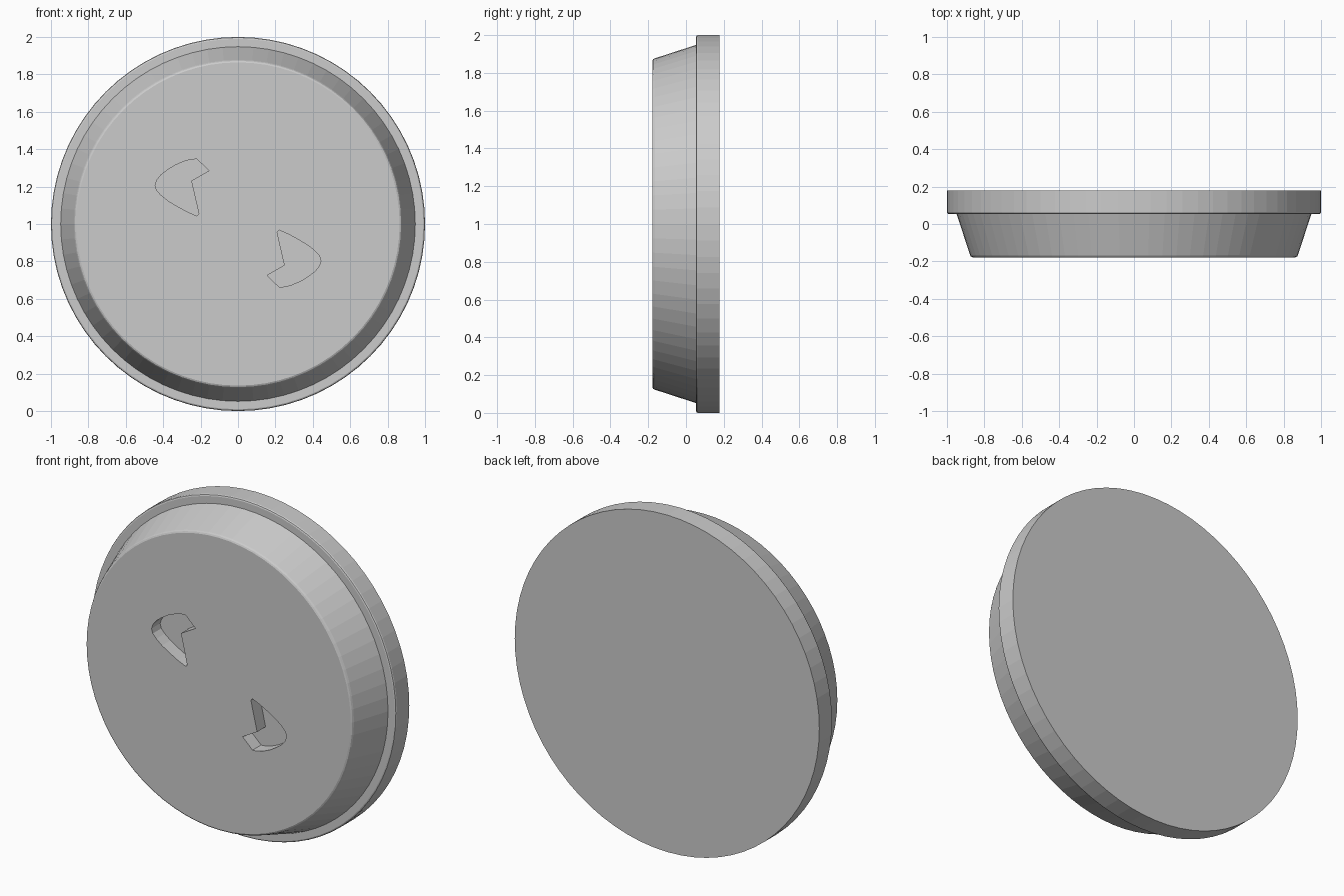
import bpy
import bmesh
from math import cos, sin, pi

cube = bpy.data.objects.get("Cube")
if cube:
    bpy.data.objects.remove(cube, do_unlink=True)

SEGMENTS = 72
FRONT, BACK = -0.178, 0.178
POCKET_DEPTH = 0.08


def make_object(name, bm):
    bmesh.ops.recalc_face_normals(bm, faces=bm.faces)
    mesh = bpy.data.meshes.new(name)
    bm.to_mesh(mesh)
    bm.free()
    obj = bpy.data.objects.new(name, mesh)
    bpy.context.collection.objects.link(obj)
    return obj


def loft(name, rings):
    """Join closed rings of points with quads and cap both ends."""
    bm = bmesh.new()
    loops = [[bm.verts.new(p) for p in ring] for ring in rings]
    for a, b in zip(loops, loops[1:]):
        for i in range(len(a)):
            j = (i + 1) % len(a)
            bm.faces.new((a[i], a[j], b[j], b[i]))
    bm.faces.new(loops[0])
    bm.faces.new(loops[-1])
    return make_object(name, bm)


def circle(radius, y):
    angles = [2 * pi * i / SEGMENTS for i in range(SEGMENTS)]
    return [(radius * cos(a), y, 1 + radius * sin(a)) for a in angles]


# Tapered body with a softened front edge, stepping out to the back flange
profile = [(0.864, FRONT), (0.872, -0.174), (0.877, -0.165), (0.948, 0.053),
           (0.99, 0.053), (0.997, 0.056), (1.0, 0.063), (1.0, BACK)]
body = loft("flanged_disc", [circle(r, y) for r, y in profile])

# Crescent pocket outline, measured from the disc centre
crescent = [(-0.155, 0.28), (-0.22, 0.342), (-0.25, 0.34), (-0.285, 0.331),
            (-0.335, 0.31), (-0.377, 0.284), (-0.412, 0.257), (-0.434, 0.23),
            (-0.443, 0.203), (-0.435, 0.175), (-0.412, 0.15), (-0.375, 0.12),
            (-0.32, 0.087), (-0.27, 0.06), (-0.22, 0.038), (-0.209, 0.048),
            (-0.25, 0.226)]

# The second pocket is the first turned half way round
for side, turn in (("right", 1), ("left", -1)):
    rings = [[(turn * x, y, 1.005 + turn * z) for x, z in crescent]
             for y in (FRONT - 0.05, FRONT + POCKET_DEPTH)]
    cutter = loft(side + "_pocket_cutter", rings)
    cutter.hide_render = True
    cut = body.modifiers.new(side + "_pocket", "BOOLEAN")
    cut.operation = "DIFFERENCE"
    cut.solver = "EXACT"
    cut.object = cutter
    bpy.context.view_layer.objects.active = body
    bpy.ops.object.modifier_apply(modifier=cut.name)
    bpy.data.objects.remove(cutter, do_unlink=True)
